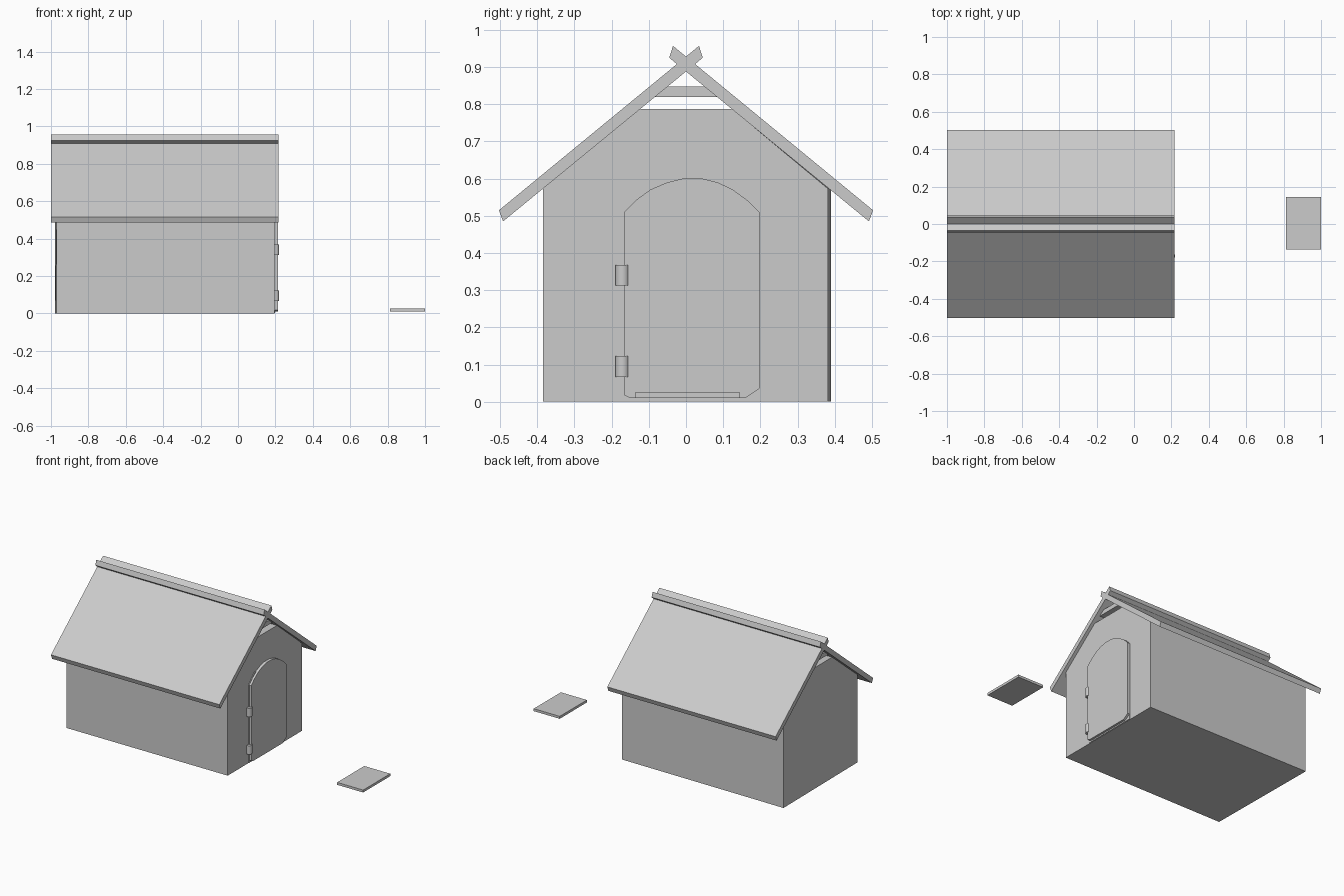
import bpy, bmesh, math
from mathutils import Vector

if "Cube" in bpy.data.objects:
    bpy.data.objects.remove(bpy.data.objects["Cube"])


def make_object(name, bm):
    bmesh.ops.recalc_face_normals(bm, faces=bm.faces)
    me = bpy.data.meshes.new(name)
    bm.to_mesh(me)
    bm.free()
    ob = bpy.data.objects.new(name, me)
    bpy.context.collection.objects.link(ob)
    return ob


def extrude_x(name, profile, x0, x1):
    """Extrude a (y, z) outline along x."""
    bm = bmesh.new()
    face = bm.faces.new([bm.verts.new((x0, y, z)) for y, z in profile])
    res = bmesh.ops.extrude_face_region(bm, geom=[face])
    verts = [v for v in res["geom"] if isinstance(v, bmesh.types.BMVert)]
    bmesh.ops.translate(bm, verts=verts, vec=Vector((x1 - x0, 0, 0)))
    return make_object(name, bm)


def rect(y0, y1, z0, z1):
    return [(y0, z0), (y1, z0), (y1, z1), (y0, z1)]


# House body with flattened gable; the rear corner sits slightly out of square
body = extrude_x("house_body", [(-0.385, 0), (0.382, 0), (0.382, 0.573),
                                (0.124, 0.787), (-0.124, 0.787), (-0.385, 0.573)],
                 -0.97, 0.195)
for v in body.data.vertices:
    if v.co.x < 0 and v.co.y > 0.3:
        v.co.x -= 0.008
        v.co.y += 0.008

# Two crossing roof boards
roof = [(-0.503, 0.515), (-0.492, 0.485), (0.045, 0.925), (0.035, 0.957)]
for side, name in ((1, "roof_board_front"), (-1, "roof_board_back")):
    extrude_x(name, [(side * y, z) for y, z in roof], -1.0, 0.217)

# Board tying the roof together under the ridge
extrude_x("ridge_tie", [(-0.084, 0.82), (0.084, 0.82), (0.05, 0.848), (-0.05, 0.848)],
          -0.97, 0.19)

# Arched door on a thin backing frame
arch = [(0.197, 0.51), (0.165, 0.542), (0.125, 0.571), (0.085, 0.59), (0.045, 0.6),
        (-0.01, 0.6), (-0.05, 0.59), (-0.095, 0.571), (-0.135, 0.542), (-0.167, 0.51)]
extrude_x("door", [(-0.167, 0.018), (-0.15, 0.01), (0.16, 0.01), (0.197, 0.035)] + arch,
          0.19, 0.213)
extrude_x("door_frame", [(-0.17, 0.002), (0.197, 0.002), (0.197, 0.51), (0.09, 0.572),
                         (-0.112, 0.572), (-0.17, 0.512)], 0.19, 0.199)

# Barrel hinges
for name, z in (("hinge_lower", 0.095), ("hinge_upper", 0.34)):
    bpy.ops.mesh.primitive_cylinder_add(vertices=24, radius=0.019, depth=0.056,
                                        location=(0.201, -0.171, z))
    bpy.context.object.name = name
    bpy.ops.object.shade_smooth_by_angle(angle=math.radians(30))

# Small mat lying out in front of the door
extrude_x("door_mat", rect(-0.136, 0.144, 0.01, 0.026), 0.812, 1.0)
